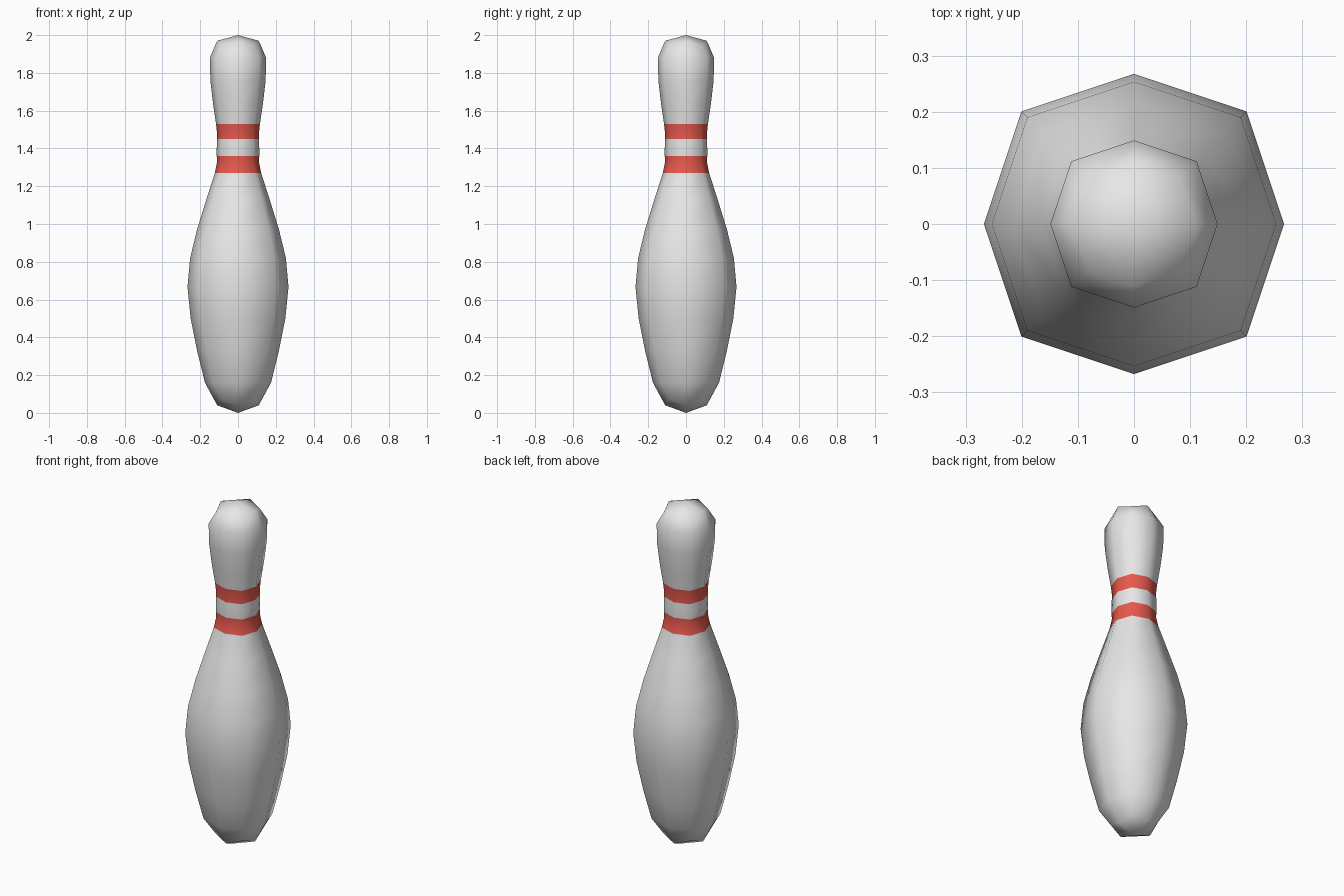
import bpy
import bmesh

cube = bpy.data.objects.get("Cube")
if cube:
    bpy.data.objects.remove(cube, do_unlink=True)


def make_material(name, color):
    mat = bpy.data.materials.new(name)
    mat.use_nodes = True
    mat.diffuse_color = color
    mat.node_tree.nodes["Principled BSDF"].inputs["Base Color"].default_value = color
    return mat


white = make_material("white body", (0.8, 0.8, 0.8, 1))
red = make_material("red stripe", (0.8, 0.1, 0.075, 1))

# Square cage: half width and height of each ring, bottom to top
profile = [
    (0.132, 0.0), (0.218, 0.32), (0.283, 0.675), (0.224, 0.965),
    (0.107, 1.308), (0.114, 1.353), (0.111, 1.457), (0.111, 1.504),
    (0.152, 1.76), (0.146, 2.0),
]
stripe_rows = (4, 6)

bm = bmesh.new()
rings = [[bm.verts.new((sx * h, sy * h, z))
          for sx, sy in ((-1, -1), (1, -1), (1, 1), (-1, 1))]
         for h, z in profile]

# Side walls, with the two neck stripes
for row, (low, high) in enumerate(zip(rings, rings[1:])):
    for i in range(4):
        j = (i + 1) % 4
        face = bm.faces.new((low[i], low[j], high[j], high[i]))
        face.material_index = int(row in stripe_rows)

# Closed bottom and top
bm.faces.new(rings[0][::-1])
bm.faces.new(rings[-1])
for face in bm.faces:
    face.smooth = True

mesh = bpy.data.meshes.new("bowling_pin")
bm.to_mesh(mesh)
bm.free()
mesh.materials.append(white)
mesh.materials.append(red)
pin = bpy.data.objects.new("bowling_pin", mesh)
bpy.context.collection.objects.link(pin)

# One subdivision rounds the square cage into eight sides
subdivision = pin.modifiers.new("Rounding", 'SUBSURF')
subdivision.levels = subdivision.render_levels = 1
subdivision.use_limit_surface = False
